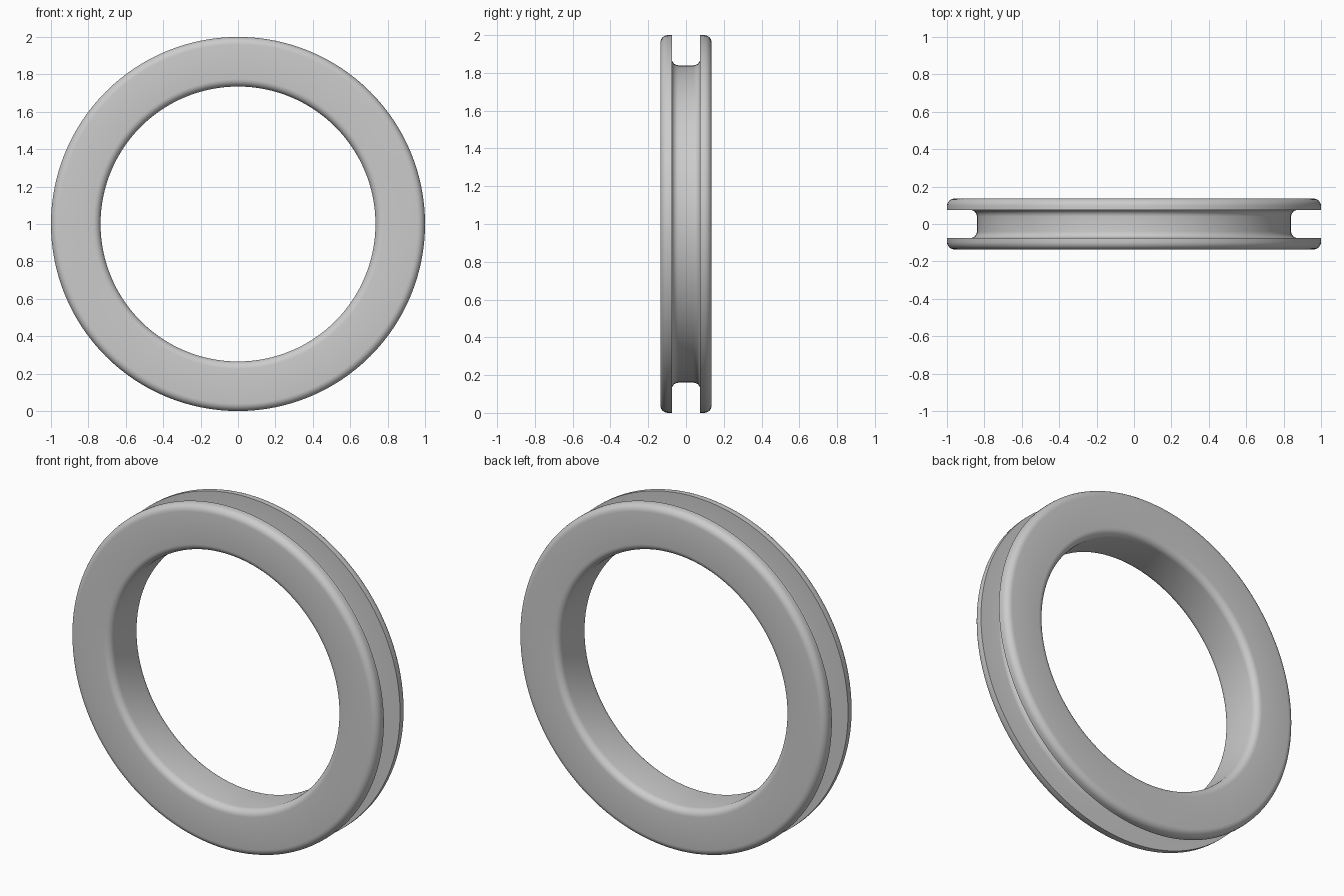
import bpy, bmesh, math

if "Cube" in bpy.data.objects:
    bpy.data.objects.remove(bpy.data.objects["Cube"])

# plain grey material
mat = bpy.data.materials.new("light grey")
mat.diffuse_color = (0.6, 0.6, 0.6, 1)
mat.use_nodes = True
mat.node_tree.nodes["Principled BSDF"].inputs["Base Color"].default_value = mat.diffuse_color

R_OUT, R_IN, R_GROOVE = 1.0, 0.735, 0.84
HALF, GROOVE = 0.136, 0.075
SEG = 128


def arc(cy, cr, rad, a0, a1, n=6):
    """Fillet points (y, radius) from angle a0 to a1 in degrees."""
    return [(cy + rad * math.cos(math.radians(a0 + (a1 - a0) * i / n)),
             cr + rad * math.sin(math.radians(a0 + (a1 - a0) * i / n))) for i in range(n + 1)]


# half cross-section: groove floor, flange lip, side face, bore
f, g = 0.04, 0.035
half = (arc(GROOVE - g, R_GROOVE + g, g, -90, 0)
        + [(GROOVE, R_OUT)]
        + arc(HALF - f, R_OUT - f, f, 90, 0)
        + arc(HALF - f, R_IN + f, f, 0, -90))
profile = half + [(-y, r) for y, r in reversed(half)]

# revolve the section around the y axis
bm = bmesh.new()
rings = []
for i in range(SEG):
    a = 2 * math.pi * i / SEG
    rings.append([bm.verts.new((r * math.cos(a), y, 1 + r * math.sin(a))) for y, r in profile])
n = len(profile)
for i in range(SEG):
    p, q = rings[i], rings[(i + 1) % SEG]
    for j in range(n):
        k = (j + 1) % n
        bm.faces.new((p[j], p[k], q[k], q[j]))
bmesh.ops.recalc_face_normals(bm, faces=bm.faces)
mesh = bpy.data.meshes.new("grooved_ring")
bm.to_mesh(mesh)
bm.free()
mesh.materials.append(mat)

ring = bpy.data.objects.new("grooved_ring", mesh)
bpy.context.collection.objects.link(ring)
bpy.context.view_layer.objects.active = ring
ring.select_set(True)
bpy.ops.object.shade_smooth_by_angle(angle=math.radians(35))
